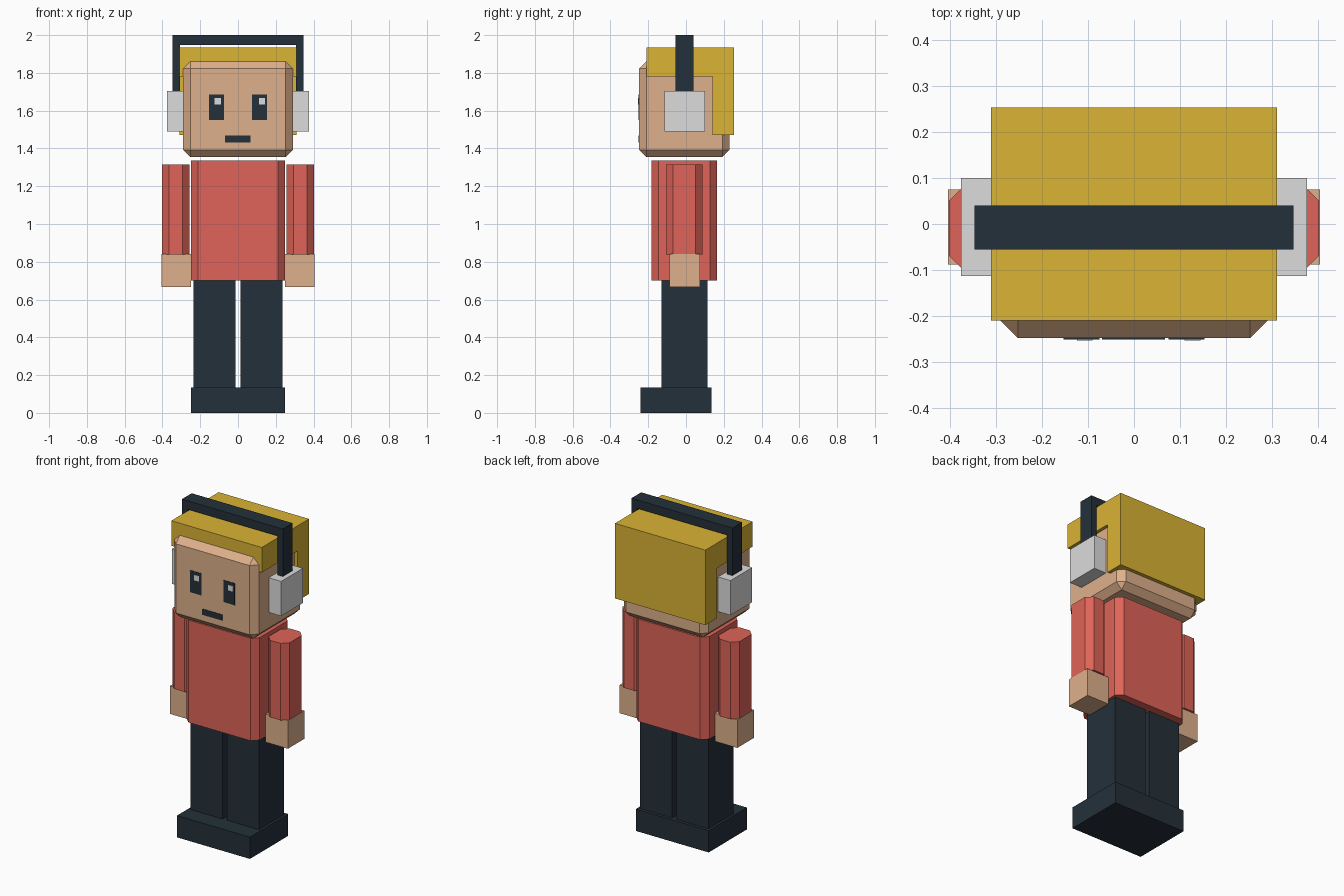
import bpy, bmesh
from mathutils import Vector

cube = bpy.data.objects.get("Cube")
if cube:
    bpy.data.objects.remove(cube, do_unlink=True)


def material(name, rgb):
    """Flat material from an 8-bit sRGB colour."""
    lin = [((c / 255 + 0.055) / 1.055) ** 2.4 for c in rgb] + [1.0]
    mat = bpy.data.materials.new(name)
    mat.use_nodes = True
    mat.diffuse_color = lin
    bsdf = next(n for n in mat.node_tree.nodes if n.type == 'BSDF_PRINCIPLED')
    bsdf.inputs["Base Color"].default_value = lin
    return mat


SKIN = material("skin tan", (223, 176, 139))
RED = material("shirt red", (223, 100, 88))
HAIR = material("hair gold", (219, 179, 53))
DARK = material("dark navy", (36, 48, 58))
GREY = material("light grey", (220, 220, 220))


def finish(name, bm, mat):
    bmesh.ops.recalc_face_normals(bm, faces=bm.faces)
    mesh = bpy.data.meshes.new(name)
    bm.to_mesh(mesh)
    bm.free()
    mesh.materials.append(mat)
    obj = bpy.data.objects.new(name, mesh)
    bpy.context.collection.objects.link(obj)
    return obj


def box(name, mat, x, y, z, chamfer=0, upright_only=True):
    """Box from x, y and z ranges, with optional chamfered edges."""
    bm = bmesh.new()
    bmesh.ops.create_cube(bm, size=1)
    lo, hi = Vector((x[0], y[0], z[0])), Vector((x[1], y[1], z[1]))
    for v in bm.verts:
        v.co = (lo + hi) / 2 + v.co * (hi - lo)
    if chamfer:
        edges = [e for e in bm.edges if not upright_only
                 or abs(e.verts[0].co.z - e.verts[1].co.z) > 0.01]
        bmesh.ops.bevel(bm, geom=edges, offset=chamfer, offset_type='OFFSET',
                        segments=1, affect='EDGES')
    return finish(name, bm, mat)


def profile(name, mat, points, axis, start, end):
    """Extrude a closed 2D profile along x (points are y, z) or y (x, z)."""
    def place(p, d):
        return (d, p[0], p[1]) if axis == 'x' else (p[0], d, p[1])
    bm = bmesh.new()
    face = bm.faces.new([bm.verts.new(place(p, start)) for p in points])
    moved = bmesh.ops.extrude_face_region(bm, geom=[face])["geom"]
    shift = Vector(place((0, 0), end - start))
    bmesh.ops.translate(bm, vec=shift,
                        verts=[g for g in moved if isinstance(g, bmesh.types.BMVert)])
    return finish(name, bm, mat)


# Body
box("shoes", DARK, (-0.25, 0.25), (-0.24, 0.135), (0, 0.135))
box("torso", RED, (-0.25, 0.25), (-0.182, 0.165), (0.70, 1.335), 0.037)
box("head", SKIN, (-0.29, 0.29), (-0.248, 0.23), (1.355, 1.86), 0.038, False)

# Hair: cap and back panel in one L-shaped block
profile("hair", HAIR, [(-0.21, 1.78), (0.14, 1.78), (0.14, 1.47),
                       (0.253, 1.47), (0.253, 1.935), (-0.21, 1.935)],
        'x', -0.31, 0.31)

# Headphone band
profile("headphone_band", DARK, [(-0.346, 1.65), (-0.308, 1.65), (-0.308, 1.947),
                                 (0.308, 1.947), (0.308, 1.65), (0.346, 1.65),
                                 (0.346, 2.0), (-0.346, 2.0)],
        'y', -0.055, 0.04)

# Paired parts
for side, s in (("left", 1), ("right", -1)):
    def pair(name, mat, x, y, z, chamfer=0):
        box(side + "_" + name, mat, sorted((s * x[0], s * x[1])), y, z, chamfer)

    pair("leg", DARK, (0.014, 0.235), (-0.13, 0.115), (0.135, 0.70))
    pair("arm", RED, (0.257, 0.402), (-0.105, 0.087), (0.838, 1.315), 0.037)
    pair("hand", SKIN, (0.25, 0.404), (-0.088, 0.075), (0.666, 0.84))
    pair("ear_cup", GREY, (0.285, 0.375), (-0.113, 0.1), (1.49, 1.705))
    pair("eye", DARK, (0.075, 0.153), (-0.251, -0.246), (1.55, 1.685))
    # Both glints sit toward the same side of the eye centre
    gx = s * 0.117 + 0.01
    box(side + "_eye_glint", GREY, (gx - 0.017, gx + 0.017),
        (-0.253, -0.247), (1.632, 1.666))

# Mouth
box("mouth", DARK, (-0.07, 0.067), (-0.251, -0.246), (1.432, 1.468))
